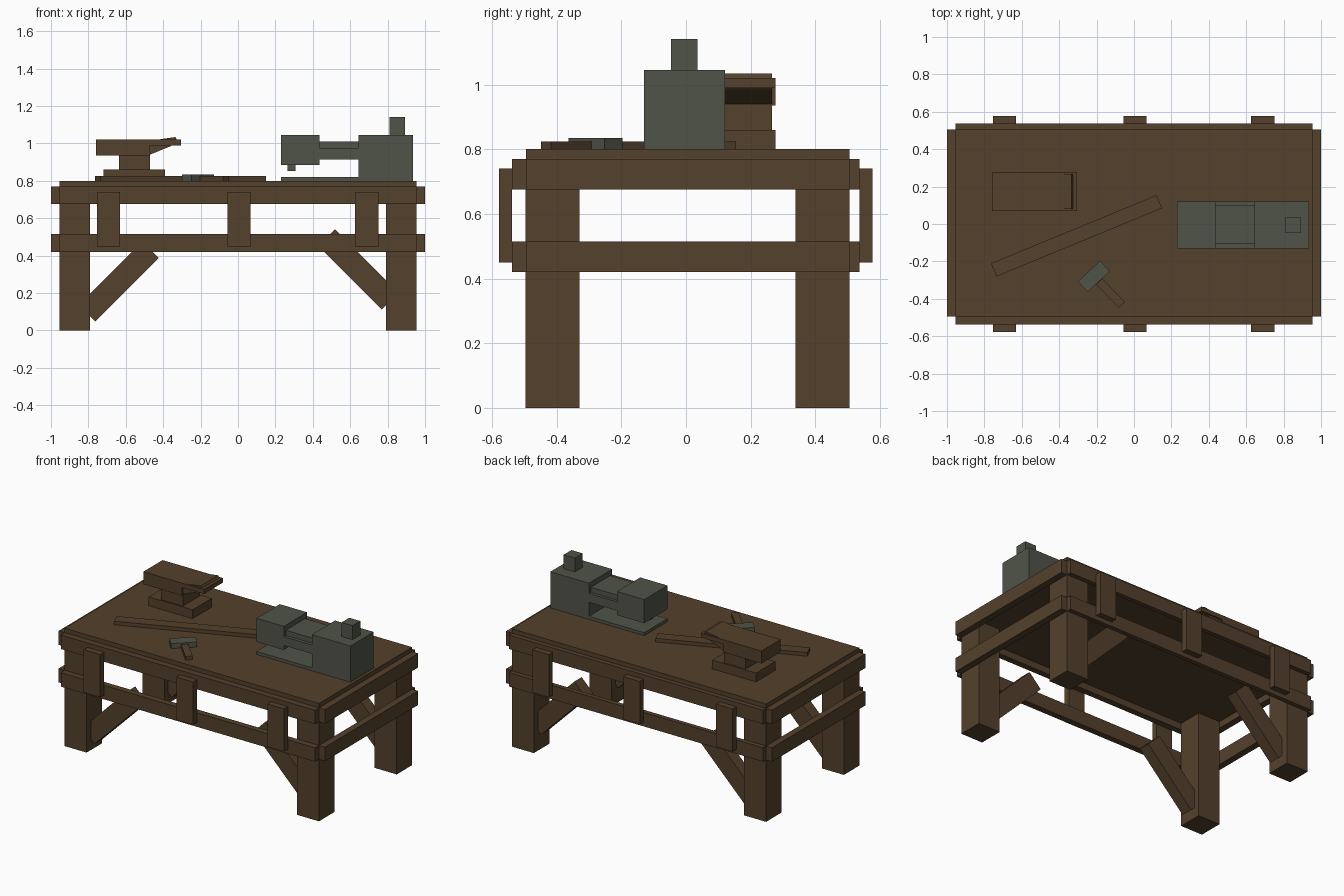
import bpy, bmesh
from math import radians
from mathutils import Matrix

if "Cube" in bpy.data.objects:
    bpy.data.objects.remove(bpy.data.objects["Cube"])


def material(name, rgb):
    m = bpy.data.materials.new(name)
    m.use_nodes = True
    m.diffuse_color = (*rgb, 1)
    m.node_tree.nodes["Principled BSDF"].inputs["Base Color"].default_value = (*rgb, 1)
    return m


WOOD = material("dark brown wood", (0.087, 0.052, 0.025))
METAL = material("grey green metal", (0.080, 0.088, 0.065))


def finish(name, bm, mat):
    bmesh.ops.recalc_face_normals(bm, faces=bm.faces)
    mesh = bpy.data.meshes.new(name)
    bm.to_mesh(mesh)
    bm.free()
    mesh.materials.append(mat)
    obj = bpy.data.objects.new(name, mesh)
    bpy.context.collection.objects.link(obj)
    return obj


def block(name, center, size, mat=WOOD, axis="Z", angle=0):
    """Box of a given size, turned about one axis through its centre."""
    bm = bmesh.new()
    bmesh.ops.create_cube(bm, size=1)
    bmesh.ops.scale(bm, vec=size, verts=bm.verts)
    bmesh.ops.rotate(bm, matrix=Matrix.Rotation(radians(angle), 3, axis), verts=bm.verts)
    bmesh.ops.translate(bm, vec=center, verts=bm.verts)
    return finish(name, bm, mat)


def span(name, x, y, z, mat=WOOD):
    """Box given by its limits on each axis."""
    lim = (x, y, z)
    return block(name, [(a + b) / 2 for a, b in lim], [b - a for a, b in lim], mat)


def prism(name, profile, y0, y1, mat=WOOD):
    """Side profile in x and z, extruded along y."""
    bm = bmesh.new()
    face = bm.faces.new([bm.verts.new((x, y0, z)) for x, z in profile])
    out = bmesh.ops.extrude_face_region(bm, geom=[face])
    verts = [v for v in out["geom"] if isinstance(v, bmesh.types.BMVert)]
    bmesh.ops.translate(bm, vec=(0, y1 - y0, 0), verts=verts)
    return finish(name, bm, mat)


# Table top and legs
BACK, FRONT = 0.505, -0.495
span("table_top", (-0.955, 0.955), (FRONT, BACK), (0.72, 0.80))
for side, x in (("right", -0.8725), ("left", 0.8725)):
    for end, y in (("front", -0.4125), ("back", 0.4215)):
        block(f"{end}_{side}_leg", (x, y, 0.38), (0.165, 0.166, 0.76))

# Upper and lower rails around the frame
for level, z in (("upper", (0.675, 0.77)), ("lower", (0.42, 0.515))):
    span(f"{level}_front_rail", (-0.955, 0.955), (-0.537, FRONT), z)
    span(f"{level}_back_rail", (-0.955, 0.955), (BACK, 0.536), z)
    span(f"{level}_right_rail", (-1, -0.955), (FRONT, BACK), z)
    span(f"{level}_left_rail", (0.955, 1), (FRONT, BACK), z)

# Upright battens joining the rails
for place, x in (("right", -0.692), ("middle", 0.005), ("left", 0.688)):
    for end, y in (("front", (-0.578, -0.537)), ("back", (0.536, 0.577))):
        span(f"{end}_{place}_batten", (x - 0.062, x + 0.062), y, (0.45, 0.74))

# Diagonal braces
for end, y in (("front", -0.41), ("back", 0.418)):
    block(f"{end}_right_brace", (-0.638, y, 0.261), (0.48, 0.08, 0.125), WOOD, "Y", -45)
    block(f"{end}_left_brace", (0.644, y, 0.326), (0.48, 0.08, 0.125), WOOD, "Y", 45)

# Wooden anvil
span("anvil_base", (-0.72, -0.39), (0.07, 0.276), (0.80, 0.86))
span("anvil_waist", (-0.635, -0.47), (0.08, 0.266), (0.86, 0.935))
span("anvil_body", (-0.76, -0.47), (0.07, 0.276), (0.935, 1.02))
span("anvil_tongue", (-0.47, -0.305), (0.07, 0.276), (0.99, 1.02))
prism("anvil_wedge", [(-0.47, 0.94), (-0.36, 0.985), (-0.325, 1.018),
                      (-0.335, 1.034), (-0.43, 1.02), (-0.47, 1.0)], 0.08, 0.266)

# Loose plank and hammer
block("loose_plank", (-0.307, -0.063, 0.812), (0.957, 0.076, 0.025), WOOD, "Z", 22.4)
block("hammer_head", (-0.215, -0.28, 0.817), (0.163, 0.076, 0.035), METAL, "Z", 43)
block("hammer_handle", (-0.125, -0.37, 0.812), (0.175, 0.045, 0.025), WOOD, "Z", -46)

# Bench machine
DEPTH = (-0.13, 0.12)
span("machine_body", (0.645, 0.935), DEPTH, (0.80, 1.045), METAL)
span("machine_bed", (0.23, 0.645), DEPTH, (0.80, 0.82), METAL)
span("machine_arm", (0.435, 0.645), DEPTH, (0.915, 0.975), METAL)
span("machine_arm_cap", (0.435, 0.645), (-0.108, 0.1), (0.975, 1.01), METAL)
span("machine_head", (0.23, 0.435), DEPTH, (0.885, 1.045), METAL)
span("machine_nozzle", (0.265, 0.308), (-0.027, 0.016), (0.853, 0.885), METAL)
span("machine_stack", (0.81, 0.893), (-0.047, 0.036), (1.045, 1.14), METAL)
